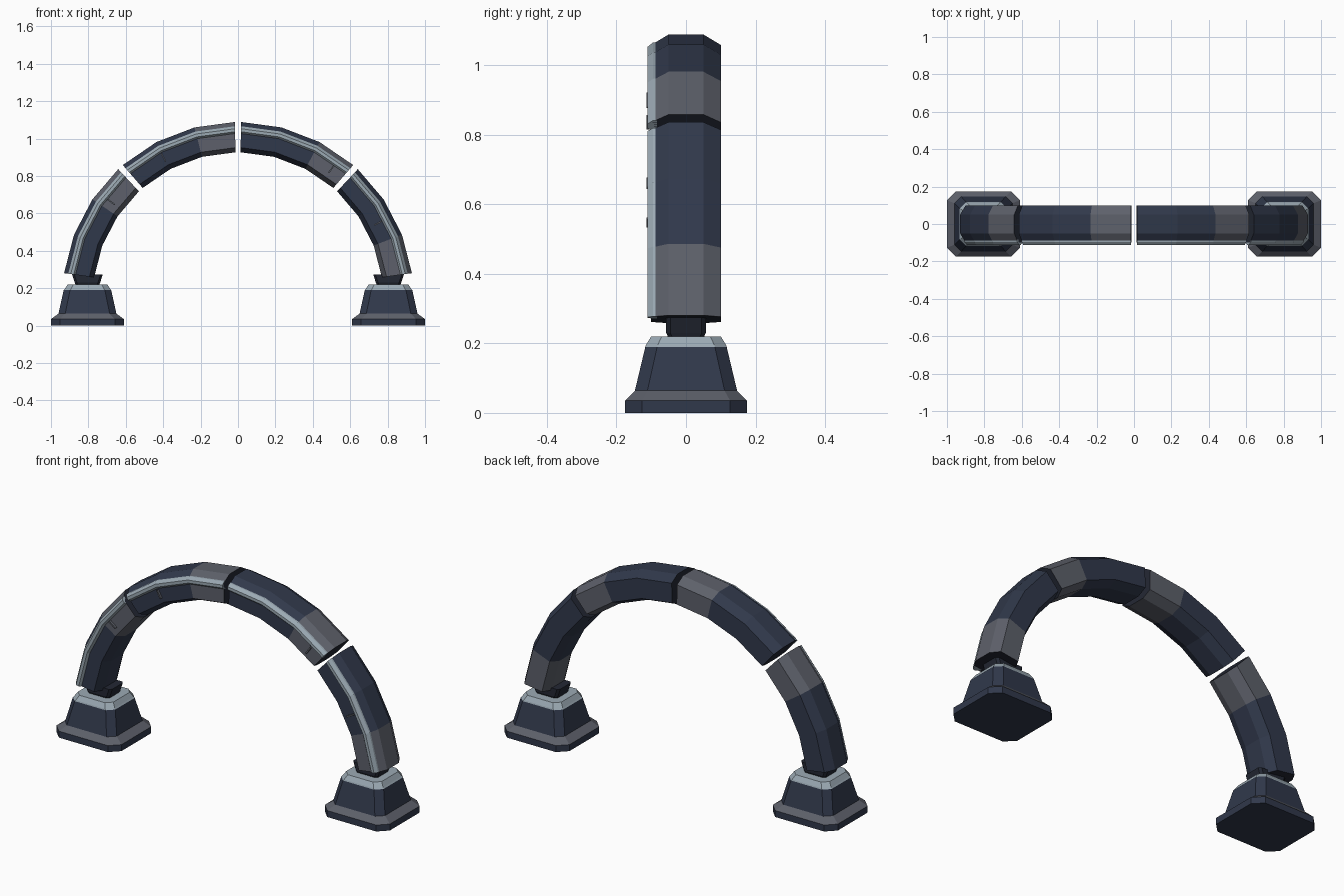
import bpy, bmesh
from math import sin, cos, radians

cube = bpy.data.objects.get("Cube")
if cube:
    bpy.data.objects.remove(cube, do_unlink=True)


def material(name, color):
    m = bpy.data.materials.new(name)
    m.use_nodes = True
    m.diffuse_color = (*color, 1)
    m.node_tree.nodes["Principled BSDF"].inputs["Base Color"].default_value = (*color, 1)
    return m


NAVY = material("navy metal", (0.030, 0.040, 0.070))
GREY = material("grey metal", (0.110, 0.118, 0.145))
LIGHT = material("pale trim", (0.33, 0.40, 0.455))
DARK = material("dark joint", (0.017, 0.021, 0.034))


def loft(name, rings, band_mats, cap_mats):
    """Skin closed rings; band_mats colours each band, cap_mats the two ends."""
    mats = list(dict.fromkeys(band_mats + cap_mats))
    bm = bmesh.new()
    loops = [[bm.verts.new(p) for p in ring] for ring in rings]
    n = len(loops[0])
    for a, b, mat in zip(loops, loops[1:], band_mats):
        for i in range(n):
            j = (i + 1) % n
            bm.faces.new((a[i], a[j], b[j], b[i])).material_index = mats.index(mat)
    for loop, mat in zip((loops[0], loops[-1]), cap_mats):
        bm.faces.new(loop).material_index = mats.index(mat)
    bmesh.ops.recalc_face_normals(bm, faces=bm.faces)
    mesh = bpy.data.meshes.new(name)
    bm.to_mesh(mesh)
    bm.free()
    for m in mats:
        mesh.materials.append(m)
    obj = bpy.data.objects.new(name, mesh)
    bpy.context.collection.objects.link(obj)
    return obj


CENTER_Z = 0.15
R_OUT, R_IN = 0.939, 0.777


def arc_ring(profile, angle):
    a = radians(angle)
    return [(r * cos(a), y, CENTER_Z + r * sin(a)) for y, r in profile]


def oct_ring(cx, hx, hy, cut, z):
    """Rectangle with clipped corners."""
    pts = []
    for sx, sy in ((1, 1), (-1, 1), (-1, -1), (1, -1)):
        pair = [(cx + sx * hx, sy * (hy - cut), z), (cx + sx * (hx - cut), sy * hy, z)]
        pts += pair if sx * sy > 0 else pair[::-1]
    return pts


# Octagonal beam section and raised trim section, as (depth, radius)
beam = [(-0.05, R_OUT), (0.05, R_OUT), (0.1, R_OUT - 0.03), (0.1, R_IN + 0.025),
        (0.05, R_IN), (-0.05, R_IN), (-0.1, R_IN + 0.025), (-0.1, R_OUT - 0.03)]
trim = [(-0.084, R_OUT - 0.022), (-0.095, R_OUT - 0.023), (-0.111, R_OUT - 0.036),
        (-0.111, R_OUT - 0.052), (-0.095, R_OUT - 0.066), (-0.084, R_OUT - 0.066)]

# Four arch segments, each with three facets, the last one grey
spans = {"right_lower": (172, 133), "right_upper": (131, 91),
         "left_upper": (89, 49), "left_lower": (47, 8)}
for side, (start, end) in spans.items():
    steps = [start + (end - start) * k / 3 for k in range(4)]
    loft(side + "_arch_segment", [arc_ring(beam, a) for a in steps],
         [NAVY, NAVY, GREY], [DARK, DARK])
    loft(side + "_trim_strip", [arc_ring(trim, a) for a in steps],
         [LIGHT] * 3, [LIGHT, LIGHT])

# Small radial fins on the front face
fin = [(-0.113, 0.825), (-0.113, 0.872), (-0.095, 0.872), (-0.095, 0.825)]
for i, angle in enumerate((118, 143, 54, 28)):
    loft(f"front_fin_{i + 1}", [arc_ring(fin, angle - 0.25), arc_ring(fin, angle + 0.25)],
         [GREY], [GREY, GREY])

# Stepped pedestals with tapered necks
for side, s in (("right", -1), ("left", 1)):
    x = s * 0.805
    loft(side + "_pedestal",
         [oct_ring(x, 0.195, 0.175, 0.048, 0),
          oct_ring(x, 0.195, 0.175, 0.048, 0.035),
          oct_ring(x, 0.155, 0.147, 0.036, 0.064),
          oct_ring(x, 0.127, 0.117, 0.034, 0.19),
          oct_ring(x, 0.122, 0.115, 0.034, 0.196),
          oct_ring(x, 0.106, 0.1, 0.03, 0.22)],
         [NAVY, GREY, NAVY, LIGHT, LIGHT], [NAVY, LIGHT])
    loft(side + "_neck",
         [oct_ring(x, 0.062, 0.05, 0.012, 0.215),
          oct_ring(x, 0.068, 0.057, 0.012, 0.23),
          oct_ring(x, 0.082, 0.057, 0.012, 0.274)],
         [DARK, DARK], [DARK, DARK])
